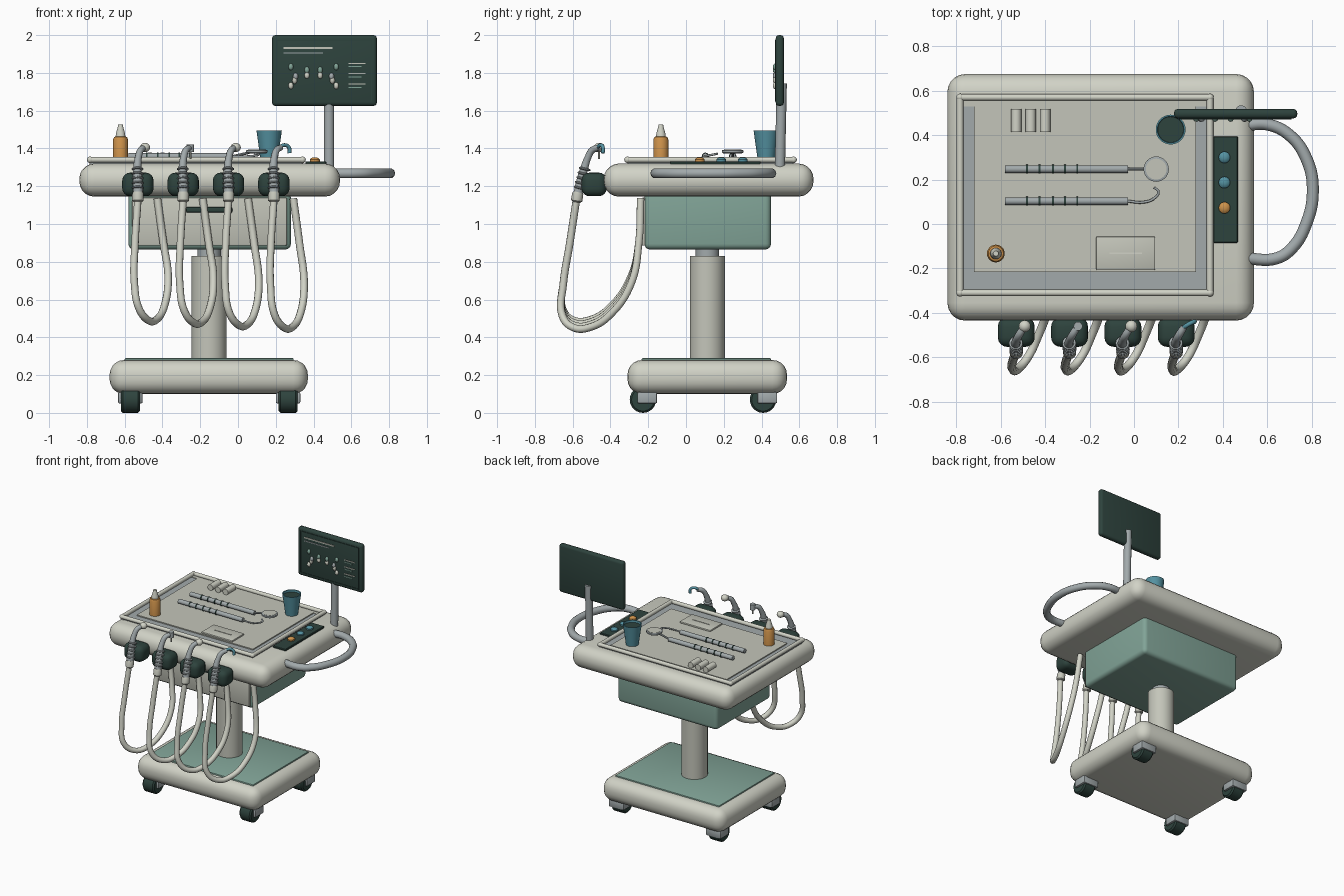
import bpy, bmesh, math
from mathutils import Vector

if "Cube" in bpy.data.objects:
    bpy.data.objects.remove(bpy.data.objects["Cube"])


def mat(name, rgb):
    m = bpy.data.materials.new(name)
    m.diffuse_color = (*rgb, 1)
    m.use_nodes = True
    m.node_tree.nodes["Principled BSDF"].inputs["Base Color"].default_value = m.diffuse_color
    return m


CREAM = mat("cream enamel", (0.64, 0.65, 0.57))
STONE = mat("pale stone", (0.55, 0.56, 0.49))
TEAL = mat("sage teal", (0.22, 0.37, 0.31))
DARK = mat("dark green", (0.027, 0.056, 0.047))
GREY = mat("steel grey", (0.36, 0.40, 0.41))
ORANGE = mat("amber", (0.62, 0.29, 0.07))
BLUE = mat("water blue", (0.09, 0.29, 0.36))


def finish(name, bm, material, smooth=True):
    me = bpy.data.meshes.new(name)
    bmesh.ops.recalc_face_normals(bm, faces=bm.faces)
    bm.to_mesh(me)
    bm.free()
    ob = bpy.data.objects.new(name, me)
    bpy.context.collection.objects.link(ob)
    me.materials.append(material)
    if smooth:
        bpy.ops.object.select_all(action='DESELECT')
        bpy.context.view_layer.objects.active = ob
        ob.select_set(True)
        bpy.ops.object.shade_smooth_by_angle(angle=math.radians(35))
    return ob


def box(name, x, y, z, material, bevel=0.0, seg=3):
    """Box from (min, max) ranges, with rounded edges."""
    bm = bmesh.new()
    bmesh.ops.create_cube(bm, size=1)
    for v in bm.verts:
        v.co = Vector([(r[0] + r[1]) / 2 + c * (r[1] - r[0]) for r, c in zip((x, y, z), v.co)])
    if bevel:
        bmesh.ops.bevel(bm, geom=bm.edges[:], offset=bevel, segments=seg, profile=0.5, affect='EDGES')
    return finish(name, bm, material, bevel > 0)


def lathe(name, profile, base, material, axis=(0, 0, 1), n=24):
    """Spin (radius, height) points round an axis that starts at base."""
    bm = bmesh.new()
    rot = Vector((0, 0, 1)).rotation_difference(Vector(axis))
    rings = [[bm.verts.new(Vector(base) + rot @ Vector((r * math.cos(a), r * math.sin(a), h)))
              for a in (2 * math.pi * i / n for i in range(n))] for r, h in profile]
    for a, b in zip(rings, rings[1:]):
        for i in range(n):
            bm.faces.new((a[i], a[(i + 1) % n], b[(i + 1) % n], b[i]))
    bm.faces.new(rings[0])
    bm.faces.new(rings[-1])
    return finish(name, bm, material)


def rod(name, a, b, r, material, n=20):
    d = Vector(b) - Vector(a)
    return lathe(name, [(r, 0), (r, d.length)], a, material, d, n)


def ball(name, c, r, material, squash=1.0):
    bm = bmesh.new()
    bmesh.ops.create_uvsphere(bm, u_segments=16, v_segments=10, radius=r)
    for v in bm.verts:
        v.co = Vector(c) + Vector((v.co.x, v.co.y, v.co.z * squash))
    return finish(name, bm, material)


def tube(name, pts, r, material, radii=None, res=8):
    """Smooth round tube through points, turned into a mesh."""
    cu = bpy.data.curves.new(name, 'CURVE')
    cu.dimensions = '3D'
    cu.bevel_depth, cu.bevel_resolution, cu.resolution_u = r, 3, res
    cu.use_fill_caps = True
    sp = cu.splines.new('BEZIER')
    sp.bezier_points.add(len(pts) - 1)
    for i, (p, c) in enumerate(zip(sp.bezier_points, pts)):
        p.co = c
        p.handle_left_type = p.handle_right_type = 'AUTO'
        p.radius = radii[i] if radii else 1
    ob = bpy.data.objects.new(name, cu)
    bpy.context.collection.objects.link(ob)
    cu.materials.append(material)
    bpy.ops.object.select_all(action='DESELECT')
    bpy.context.view_layer.objects.active = ob
    ob.select_set(True)
    bpy.ops.object.convert(target='MESH')
    bpy.ops.object.shade_smooth_by_angle(angle=math.radians(50))


# Base, casters and column
box("base", (-0.68, 0.37), (-0.31, 0.535), (0.1, 0.28), CREAM, 0.078, 5)
box("base_mat", (-0.6, 0.295), (-0.235, 0.45), (0.27, 0.29), TEAL, 0.006, 2)
for x in (-0.57, 0.265):
    for y in (-0.228, 0.408):
        lathe("caster_wheel", [(0.06, 0), (0.07, 0.01), (0.07, 0.09), (0.06, 0.1)],
              (x - 0.05, y, 0.07), DARK, (1, 0, 0))
        box("caster_fork", (x - 0.065, x + 0.065), (y - 0.03, y + 0.075), (0.05, 0.11), GREY, 0.008, 2)
rod("column", (-0.153, 0.113, 0.27), (-0.153, 0.113, 0.83), 0.093, STONE, 32)
rod("column_piston", (-0.153, 0.113, 0.83), (-0.153, 0.113, 0.88), 0.062, GREY, 32)

# Drawer cabinet and table top
box("cabinet", (-0.58, 0.28), (-0.22, 0.45), (0.865, 1.17), TEAL, 0.03, 4)
box("drawer_front", (-0.56, 0.26), (-0.235, -0.21), (0.885, 1.14), STONE, 0.008, 2)
box("drawer_pull", (-0.275, -0.03), (-0.25, -0.23), (1.06, 1.09), DARK, 0.008, 2)
box("table_top", (-0.84, 0.54), (-0.435, 0.675), (1.145, 1.32), CREAM, 0.08, 5)

# Tray with a tube rail
box("tray", (-0.785, 0.345), (-0.31, 0.57), (1.31, 1.328), GREY)
box("tray_mat", (-0.72, 0.28), (-0.217, 0.528), (1.32, 1.336), STONE)
box("tray_back_strip", (-0.77, 0.33), (0.53, 0.562), (1.32, 1.332), STONE)
X0, X1, Y0, Y1, ZR = -0.783, 0.342, -0.31, 0.57, 1.34
for y in (Y0, Y1):
    rod("tray_rail", (X0, y, ZR), (X1, y, ZR), 0.015, CREAM, 16)
    for x in (X0, X1):
        ball("rail_corner", (x, y, ZR), 0.017, CREAM)
for x in (X0, X1):
    rod("tray_rail", (x, Y0, ZR), (x, Y1, ZR), 0.015, CREAM, 16)

# Control panel and buttons
box("control_panel", (0.357, 0.468), (-0.085, 0.395), (1.31, 1.332), DARK, 0.004, 1)
for y, m in ((0.3, BLUE), (0.187, BLUE), (0.073, ORANGE)):
    lathe("button", [(0.026, 0), (0.026, 0.012), (0.018, 0.02), (0.006, 0.023)], (0.407, y, 1.33), m)

# Side push handle
tube("push_handle", [(0.5, 0.445, 1.268), (0.6, 0.448, 1.268), (0.7, 0.4, 1.268), (0.778, 0.29, 1.268),
                     (0.805, 0.15, 1.268), (0.775, 0.0, 1.268), (0.71, -0.11, 1.268),
                     (0.64, -0.155, 1.268), (0.5, -0.155, 1.268)], 0.027, GREY)

# Monitor on a post
rod("monitor_post", (0.482, 0.497, 1.29), (0.482, 0.507, 1.745), 0.027, GREY)
box("monitor", (0.18, 0.735), (0.475, 0.518), (1.625, 2.0), DARK, 0.018, 3)
for x in ((0.203, 0.209), (0.704, 0.71)):
    box("screen_edge", x, (0.471, 0.478), (1.648, 1.975), DARK)
for z in ((1.648, 1.654), (1.969, 1.975)):
    box("screen_edge", (0.203, 0.71), (0.471, 0.478), z, DARK)


def bar(x0, x1, z, h, m):
    box("screen_line", (x0, x1), (0.47, 0.478), (z - h / 2, z + h / 2), m)


bar(0.24, 0.5, 1.932, 0.009, STONE)
bar(0.24, 0.45, 1.906, 0.006, GREY)
for i, z in enumerate((1.85, 1.833, 1.796, 1.778, 1.742, 1.722)):
    bar(0.585, 0.675 if i % 2 == 0 else 0.655, z, 0.006, TEAL if i % 2 else STONE)
for s in (-1, 1):
    for dx, z, m in ((0.12, 1.832, TEAL), (0.12, 1.732, CREAM), (0.095, 1.782, GREY),
                     (0.035, 1.815, TEAL), (0.035, 1.787, CREAM), (0.1, 1.76, STONE)):
        ball("tooth_chart", (0.4 + s * dx, 0.473, z), 0.013, m, 1.4)

# Dental handpieces, holders and hoses
for i in range(4):
    x = -0.53 + 0.24 * i
    low = 0.495 - 0.013 * i
    box("handpiece_holder", (x - 0.083, x + 0.083), (-0.553, -0.42), (1.147, 1.272), DARK, 0.042, 4)
    tube("handpiece", [(x, -0.578, 1.12), (x, -0.563, 1.2), (x - 0.003, -0.54, 1.29), (x + 0.002, -0.52, 1.35),
                       (x + 0.014, -0.497, 1.39), (x + 0.036, -0.463, 1.405)],
         0.026, GREY, [1, 1, 0.85, 0.72, 0.68, 0.6])
    for k in range(5):
        t = k / 4
        lathe("grip_ring", [(0.025, 0), (0.031, 0.004), (0.031, 0.009), (0.025, 0.013)],
              (x - 0.002 * t, -0.566 + 0.028 * t, 1.185 + 0.1 * t), GREY, (0, 0.25, 1), 16)
    lathe("hose_collar", [(0.02, 0), (0.03, 0.008), (0.03, 0.045), (0.026, 0.055)],
          (x, -0.58, 1.115), STONE, (0, 0.15, 1), 16)
    head = (x + 0.038, -0.46, 1.405)
    if i % 2 == 0:
        ball("polishing_head", head, 0.027, CREAM, 0.9)
    elif i == 1:
        rod("drill_head", (head[0], head[1], 1.38), (head[0], head[1], 1.422), 0.02, GREY, 16)
        rod("drill_bit", (head[0], head[1], 1.345), (head[0], head[1], 1.38), 0.006, STONE, 8)
    else:
        tube("water_tip", [(head[0] - 0.01, -0.47, 1.405), (head[0] + 0.02, -0.45, 1.418),
                           (head[0] + 0.042, -0.44, 1.405), (head[0] + 0.045, -0.44, 1.375)], 0.01, BLUE)
    tube("hose", [(x, -0.58, 1.13), (x - 0.015, -0.615, 0.9), (x - 0.018, -0.65, 0.68), (x + 0.005, -0.655, low + 0.06),
                  (x + 0.055, -0.595, low - 0.005), (x + 0.1, -0.5, low), (x + 0.14, -0.395, low + 0.07),
                  (x + 0.16, -0.29, low + 0.23), (x + 0.135, -0.25, 0.9), (x + 0.103, -0.24, 1.135)],
         0.02, CREAM)

# Bottle and cup
lathe("bottle", [(0.04, 0), (0.04, 0.11), (0.034, 0.125), (0.022, 0.128)], (-0.622, -0.133, 1.336), ORANGE)
lathe("bottle_nozzle", [(0.026, 0), (0.024, 0.02), (0.014, 0.055), (0.012, 0.066)], (-0.622, -0.133, 1.46), CREAM)
lathe("cup", [(0.045, 0), (0.067, 0.158), (0.06, 0.158), (0.058, 0.14)], (0.165, 0.425, 1.336), BLUE, n=32)
lathe("cup_inside", [(0.058, 0), (0.058, 0.004)], (0.165, 0.425, 1.474), DARK, n=32)

# Hand tools on the tray
for y in (0.247, 0.103):
    rod("tool_handle", (-0.58, y, 1.358), (-0.028, y, 1.358), 0.017, GREY, 16)
    for x in (-0.482, -0.425, -0.365, -0.31, -0.255):
        rod("tool_band", (x - 0.004, y, 1.358), (x + 0.004, y, 1.358), 0.02, DARK, 16)
rod("mirror_stem", (-0.03, 0.247, 1.358), (0.06, 0.247, 1.378), 0.007, GREY, 10)
lathe("mirror_disc", [(0.05, 0), (0.057, 0.005), (0.057, 0.016), (0.05, 0.018)], (0.1, 0.247, 1.374), GREY, n=32)
lathe("mirror_glass", [(0.047, 0), (0.047, 0.003)], (0.1, 0.247, 1.391), STONE, n=32)
tube("probe_hook", [(-0.03, 0.103, 1.358), (0.04, 0.098, 1.358), (0.09, 0.115, 1.362),
                    (0.11, 0.145, 1.368), (0.09, 0.165, 1.372)], 0.006, GREY)

# Cotton rolls and folded pad
for x in (-0.53, -0.465, -0.4):
    rod("cotton_roll", (x, 0.415, 1.357), (x, 0.517, 1.357), 0.023, CREAM)
box("paper_pad", (-0.17, 0.095), (-0.208, -0.056), (1.334, 1.348), STONE, 0.005, 2)
box("pad_fold", (-0.11, 0.035), (-0.135, -0.129), (1.346, 1.351), CREAM)
